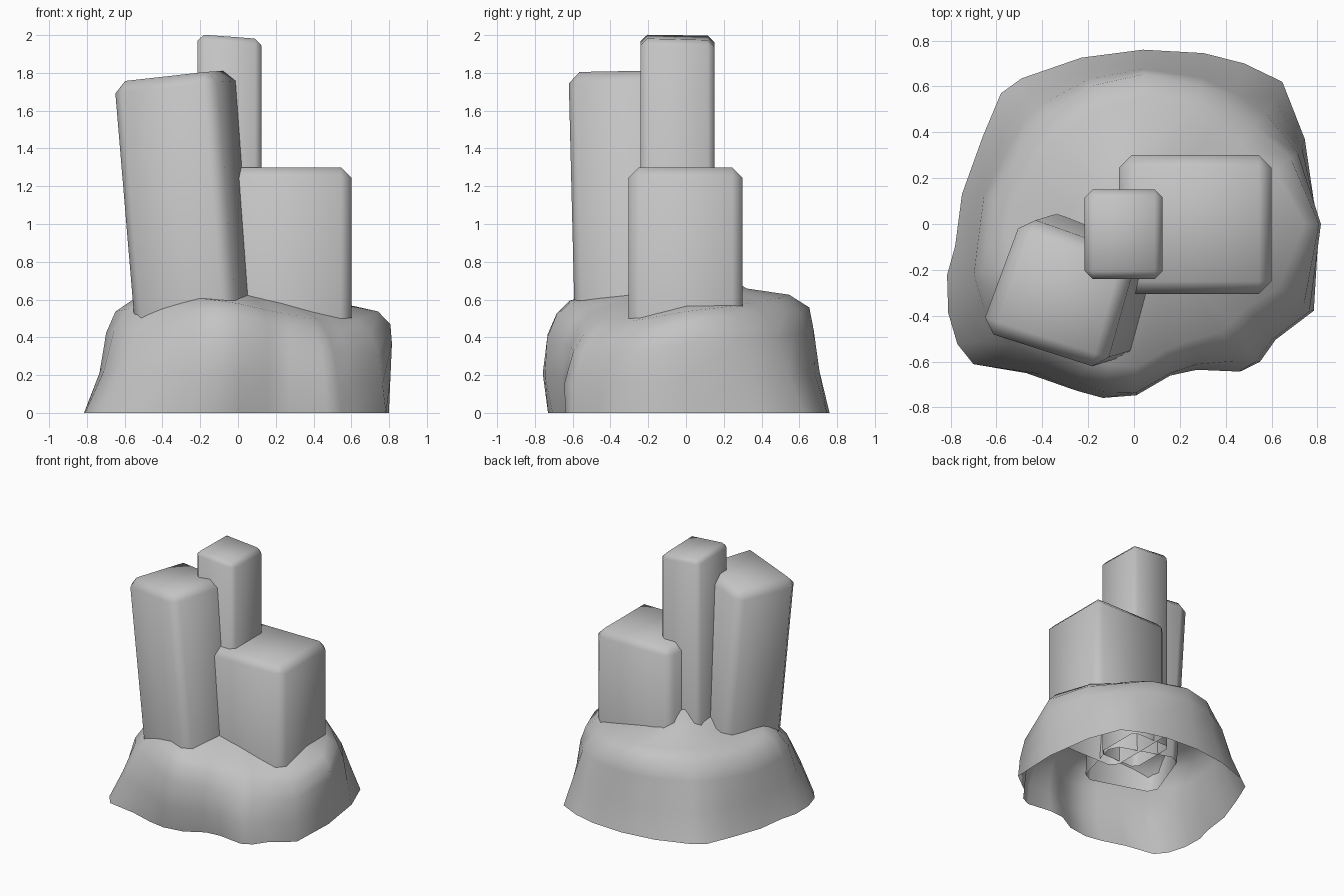
import bpy, bmesh, math
from mathutils import Vector

default_cube = bpy.data.objects.get("Cube")
if default_cube:
    bpy.data.objects.remove(default_cube, do_unlink=True)

# Single stone colour
stone = bpy.data.materials.new("stone grey")
stone.use_nodes = True
stone_colour = (0.55, 0.55, 0.55, 1)
stone.diffuse_color = stone_colour
stone.node_tree.nodes["Principled BSDF"].inputs["Base Color"].default_value = stone_colour


def finish(name, bm):
    """Turn a bmesh into a smooth shaded stone object."""
    for face in bm.faces:
        face.smooth = True
    mesh = bpy.data.meshes.new(name)
    bm.to_mesh(mesh)
    bm.free()
    mesh.materials.append(stone)
    obj = bpy.data.objects.new(name, mesh)
    bpy.context.collection.objects.link(obj)
    return obj


def pillar(name, top_corners, lean, floor, bevel):
    """Chamfered block, open underneath: top corners, shifted by lean at its floor."""
    bm = bmesh.new()
    top = [bm.verts.new(corner) for corner in top_corners]
    bottom = [bm.verts.new((x + lean[0], y + lean[1], floor))
              for x, y, z in top_corners]
    bm.faces.new(top)
    for i in range(len(top)):
        j = (i + 1) % len(top)
        bm.faces.new((top[i], bottom[i], bottom[j], top[j]))
    solid_edges = [edge for edge in bm.edges if not edge.is_boundary]
    bmesh.ops.bevel(bm, geom=solid_edges, offset=bevel, segments=1,
                    profile=0.5, affect='EDGES', clamp_overlap=True)
    return finish(name, bm)


# Three stone pillars
pillar("tall_slim_pillar",
       [(-.215, -.24, 2.005), (.125, -.24, 1.98), (.125, .15, 1.97), (-.215, .15, 2.0)],
       (0, 0), .38, .035)
pillar("leaning_pillar",
       [(-.675, -.465, 1.75), (-.13, -.64, 1.81), (.01, -.14, 1.82), (-.49, .035, 1.76)],
       (.115, .035), .38, .06)
pillar("short_wide_pillar",
       [(-.065, -.305, 1.3), (.6, -.305, 1.3), (.6, .3, 1.3), (-.065, .3, 1.3)],
       (0, 0), .36, .055)

# Rocky mound: irregular outline, stacked in shrinking rings, open underneath
outline = [
    (.815, 0), (.76, .37), (.66, .62), (.49, .7), (.31, .745), (.04, .76),
    (-.23, .725), (-.49, .635), (-.58, .57), (-.66, .38), (-.75, .13),
    (-.78, -.1), (-.815, -.23), (-.81, -.4), (-.77, -.54), (-.7, -.63),
    (-.47, -.67), (-.28, -.73), (-.15, -.755), (.01, -.75), (.16, -.67),
    (.28, -.64), (.48, -.66), (.56, -.62), (.63, -.52), (.8, -.39)]

# Ring height, shrink towards left, right, front and back, then corner rounding
rings = [
    (0, 1, .98, .97, 1, 0),
    (.2, .91, .99, 1.01, .93, .05),
    (.4, .88, 1, .98, .89, .11),
    (.51, .83, .99, .92, .86, .17),
    (.58, .71, .91, .83, .72, .2),
    (.63, .38, .48, .45, .42, .2)]


def mound_point(x, y, ring):
    z, x_neg, x_pos, y_neg, y_pos, rounding = ring
    corner = 1 - rounding * (x * y / .38) ** 2
    px = x * (x_pos if x > 0 else x_neg) * corner
    py = y * (y_pos if y > 0 else y_neg) * corner
    # Hollow low on the front face
    if y < 0:
        py += .03 * math.exp(-((x - .1) / .15) ** 2) * max(0, 1 - z / .4)
    # Raised back and one front corner, the other front corner sunken
    front, back, side = max(0, -py), max(0, py), max(0, px)
    height = 1 + .15 * back - .1 * side + front * (.4 * max(0, -px) - .55 * side)
    return Vector((px, py, z * height))


bm = bmesh.new()
layers = [[bm.verts.new(mound_point(x, y, ring)) for x, y in outline]
          for ring in rings]
count = len(outline)
for lower, upper in zip(layers, layers[1:]):
    for i in range(count):
        j = (i + 1) % count
        bm.faces.new((lower[i], lower[j], upper[j], upper[i]))
peak = bm.verts.new((-.1, .14, .79))
for i in range(count):
    bm.faces.new((layers[-1][i], layers[-1][(i + 1) % count], peak))
finish("rock_mound", bm)
